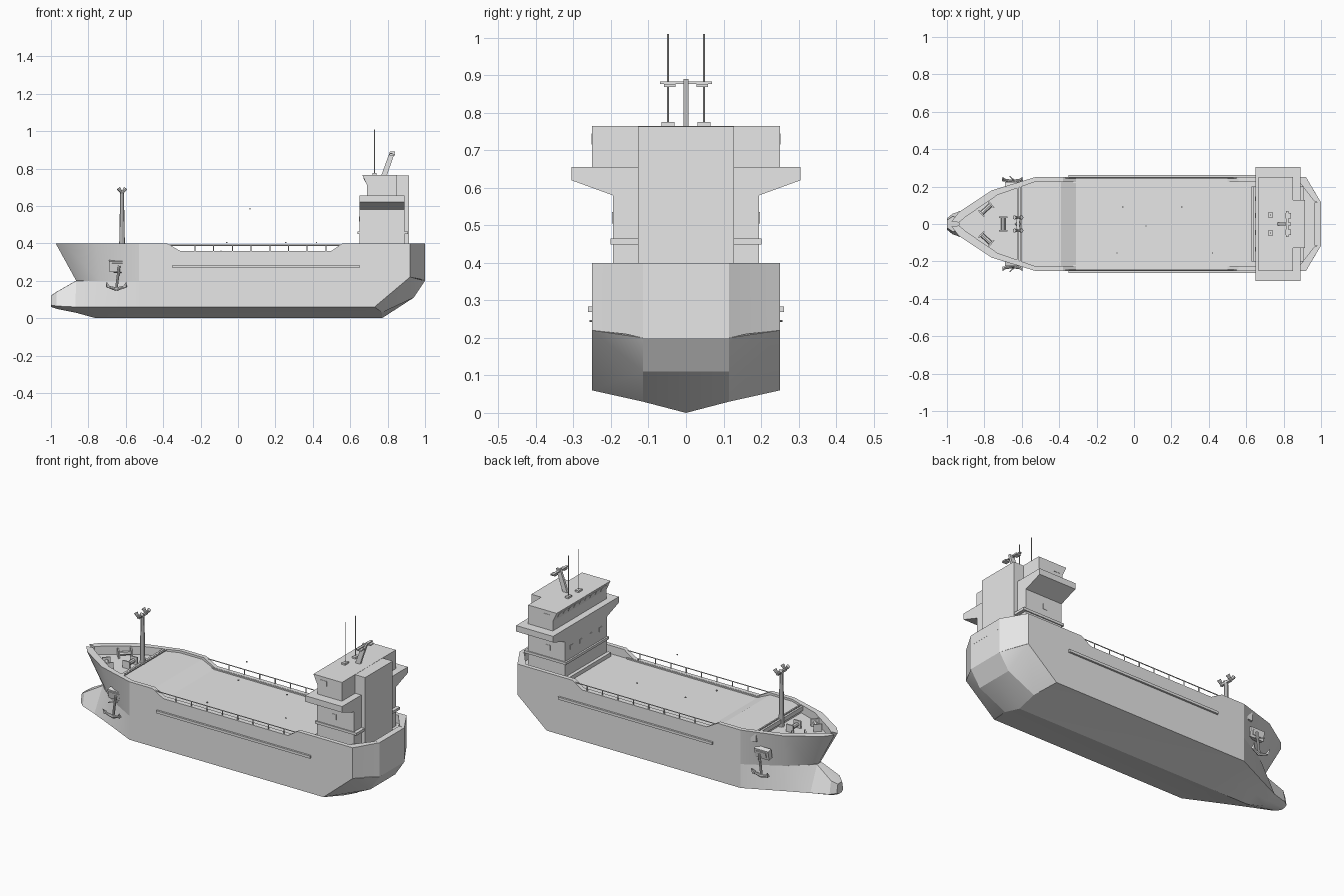
import bpy, bmesh, math
from mathutils import Vector, Matrix

default = bpy.data.objects.get("Cube")
if default:
    bpy.data.objects.remove(default, do_unlink=True)

paint = bpy.data.materials.new("ship_grey")
paint.use_nodes = True
grey = (0.8, 0.8, 0.8, 1)
paint.diffuse_color = grey
paint.node_tree.nodes["Principled BSDF"].inputs["Base Color"].default_value = grey


def finish(name, bm, smooth=False):
    """Turn a bmesh into a named, painted object."""
    bmesh.ops.remove_doubles(bm, verts=bm.verts, dist=0.0001)
    bmesh.ops.recalc_face_normals(bm, faces=bm.faces)
    mesh = bpy.data.meshes.new(name)
    bm.to_mesh(mesh)
    bm.free()
    mesh.materials.append(paint)
    obj = bpy.data.objects.new(name, mesh)
    bpy.context.collection.objects.link(obj)
    if smooth:
        bpy.ops.object.select_all(action="DESELECT")
        obj.select_set(True)
        bpy.context.view_layer.objects.active = obj
        bpy.ops.object.shade_smooth_by_angle(angle=math.radians(22))
    return obj


def loft(name, halves, smooth=False):
    """Skin half sections; first and last point of each lie on the centre line."""
    bm = bmesh.new()
    rings = []
    for half in halves:
        ring = half + [(x, -y, z) for x, y, z in half[-2:0:-1]]
        rings.append([bm.verts.new(p) for p in ring])
    n = len(rings[0])
    for a, b in zip(rings, rings[1:]):
        for i in range(n):
            j = (i + 1) % n
            bm.faces.new((a[i], a[j], b[j], b[i]))
    bm.faces.new(rings[0])
    bm.faces.new(rings[-1])
    return finish(name, bm, smooth)


def box(name, centre, size, turn=None):
    bm = bmesh.new()
    bmesh.ops.create_cube(bm, size=1)
    bmesh.ops.scale(bm, vec=size, verts=bm.verts)
    if turn:
        bmesh.ops.rotate(bm, verts=bm.verts, matrix=Matrix.Rotation(turn[0], 3, turn[1]))
    bmesh.ops.translate(bm, vec=centre, verts=bm.verts)
    return finish(name, bm)


def rod(name, start, end, r, r_end=None, sides=8):
    a, b = Vector(start), Vector(end)
    bm = bmesh.new()
    bmesh.ops.create_cone(bm, cap_ends=True, segments=sides, radius1=r,
                          radius2=r if r_end is None else r_end, depth=(b - a).length)
    turn = (b - a).to_track_quat("Z", "Y").to_matrix()
    bmesh.ops.rotate(bm, verts=bm.verts, matrix=turn)
    bmesh.ops.translate(bm, vec=(a + b) / 2, verts=bm.verts)
    return finish(name, bm, sides > 4)


def prism(name, profile, low, high, axis="y"):
    """Extrude a profile of (x, z) along y, or of (y, z) along x."""
    bm = bmesh.new()
    ends = []
    for d in (low, high):
        ends.append([bm.verts.new((u, d, w) if axis == "y" else (d, u, w)) for u, w in profile])
    for i in range(len(profile)):
        j = (i + 1) % len(profile)
        bm.faces.new((ends[0][i], ends[0][j], ends[1][j], ends[1][i]))
    for end in ends:
        bm.faces.new(end)
    return finish(name, bm)


# Lower hull: keel (x, z), inner bottom z, chine (x, y, z), waterline (x, y, z)
lower = []
for xk, zk, zm, xc, yc, zc, xt, yt, zt in (
        (-1, .06, .06, -1, .03, .07, -1, .02, .12),
        (-.97, .05, .05, -.97, .055, .065, -.97, .04, .14),
        (-.87, .03, .04, -.87, .09, .06, -.865, .02, .2),
        (-.76, 0, .03, -.74, .15, .06, -.74, .13, .2),
        (-.53, 0, .03, -.53, .25, .06, -.53, .25, .2),
        (.77, 0, .03, .73, .25, .06, .73, .25, .2),
        (.94, .11, .11, .92, .25, .22, .92, .25, .22),
        (1, .2, .2, 1, .115, .2, 1, .115, .2)):
    ym = .115 if xk > .9 else yc * .46
    lower.append([(xk, 0, zk), (xk, ym, zm), (xc, yc, zc), (xt, yt, zt), (xt, 0, zt + .001)])
loft("lower_hull", lower, True)

# Upper hull with bulwark and sunken deck: foot (x, y, z), rail (x, y, z)
DECK = .352
upper = []
for xl, yl, zl, xt, yt, zt in (
        (-.865, .008, .2, -.975, .014, .4),
        (-.84, .04, .2, -.935, .065, .4),
        (-.74, .13, .2, -.76, .18, .4),
        (-.53, .25, .2, -.53, .25, .4),
        (-.38, .25, .2, -.38, .25, .4),
        (-.31, .25, .2, -.31, .25, .36),
        (.5, .25, .2, .5, .25, .36),
        (.56, .25, .2, .56, .25, .4),
        (.73, .25, .2, .73, .25, .4),
        (.92, .25, .22, .92, .25, .4),
        (1, .115, .2, 1, .115, .4)):
    inset = .96 if abs(xt) > .7 else 1
    xi, yi = xt * inset, max(.008, yt - .025)
    upper.append([(xl, 0, zl), (xl, yl, zl), (xt, yt, zt),
                  (xi, yi, zt), (xi, yi, DECK), (xi, 0, DECK)])
upper[-1] = upper[-1][:3] + [(.999, .11, .4), (.999, .11, DECK), (.999, 0, DECK)]
# the stern wall gets its own thickness
stern_inner = [(.97, 0, .2), (.97, .16, .21), (.97, .165, .4),
               (.965, .12, .4), (.965, .12, DECK), (.965, 0, DECK)]
upper.insert(-1, stern_inner)
loft("upper_hull", upper, True)
box("stern_bulwark", (.982, 0, .37), (.035, .23, .06))

# Raised foredeck with a ramp down to the cargo deck
prism("foredeck", [(-.61, .34), (-.61, .388), (-.39, .388), (-.31, DECK), (-.31, .34)], -.224, .224)
box("breakwater", (-.62, 0, .385), (.012, .39, .025))
box("breakwater_rail", (-.605, 0, .397), (.008, .4, .006))

for side, label in ((1, "left"), (-1, "right")):
    # Side rails, fenders and deck edge strips
    rod(label + "_rail", (-.38, side * .245, .39), (.56, side * .245, .39), .003, sides=6)
    for i in range(8):
        x = -.23 + i * .1
        rod(label + "_rail_post", (x, side * .245, .35), (x, side * .245, .39), .003, sides=6)
    box(label + "_fender", (.15, side * .254, .276), (1, .014, .015))
    box(label + "_deck_strip", (.09, side * .222, .355), (.9, .008, .008))

    # Anchor and its hull plate, leaning with the flare
    tilt = (side * -.2, "X")
    box(label + "_anchor_plate", (-.645, side * .205, .28), (.09, .03, .055), tilt)
    box(label + "_anchor_recess", (-.645, side * .215, .28), (.06, .02, .03), tilt)
    rod(label + "_anchor_shank", (-.635, side * .228, .28), (-.65, side * .228, .16), .007)
    rod(label + "_anchor_stock", (-.665, side * .255, .245), (-.625, side * .22, .245), .003)
    for d in (-1, 1):
        crown = (-.65, side * .228, .155)
        tip = (-.65 + d * .045, side * .235, .168)
        rod(label + "_anchor_arm", crown, tip, .01, .006)
        rod(label + "_anchor_fluke", tip, (tip[0] + d * .008, side * .25, .195), .012, .001, 4)

# Mooring winches
for x, y, angle in ((-.79, .08, .75), (-.79, -.08, -.75), (-.7, 0, math.pi / 2)):
    along = Vector((math.cos(angle), math.sin(angle), 0))
    c = Vector((x, y, .372))
    rod("winch_drum", c - along * .035, c + along * .035, .012)
    for d in (-1, 1):
        box("winch_cheek", c + along * .035 * d, (.008, .045, .045), (angle, "Z"))

# Fore mast with forked lamp head
rod("fore_mast", (-.62, 0, .35), (-.62, 0, .68), .016, .01)
box("mast_crossbar", (-.62, 0, .67), (.014, .08, .012))
for y in (-.035, .035):
    for d in (-1, 1):
        rod("mast_lamp", (-.62, y, .67), (-.62 + d * .02, y, .695), .006, .011)

# Deckhouse
box("house_base", (.77, 0, .46), (.24, .39, .25))
box("house_ledge", (.775, 0, .457), (.27, .402, .015))
prism("bridge_wings", [(-.195, .58), (-.305, .62), (-.305, .655),
                       (.305, .655), (.305, .62), (.195, .58)], .65, .89, "x")
prism("bridge", [(.69, .65), (.69, .71), (.665, .765), (.85, .765), (.85, .65)], -.25, .25)
box("aft_trunk", (.85, 0, .555), (.13, .255, .418))
box("house_step", (.637, 0, .36), (.02, .4, .03))

# Windows as thin plates
for i in range(9):
    box("bridge_window", (.6775, -.2 + i * .05, .738), (.004, .036, .028), (-.43, "Y"))
for i in range(4):
    box("house_window", (.65, -.135 + i * .09, .53), (.004, .025, .025))
for side in (-1, 1):
    box("side_window", (.76, side * .195, .52), (.03, .004, .03))
    box("bridge_side_window", (.73, side * .25, .73), (.045, .004, .03))

# Roof antennas and radar mast
for y in (-.048, .048):
    box("antenna_foot", (.73, y, .769), (.022, .034, .012))
    rod("antenna", (.73, y, .765), (.73, y, 1.01), .0025, sides=6)
    box("radar_pod", (.825, y * .9, .873), (.03, .03, .008))
prism("radar_mast", [(.765, .76), (.795, .76), (.84, .89), (.812, .89)], -.007, .007)
box("radar_bar", (.82, 0, .88), (.014, .138, .006))

# Small deck fittings
for x, y, z in ((-.06, .09, .405), (.255, .09, .405), (.065, -.01, .585),
                (-.09, -.155, .36), (.42, -.155, .405)):
    box("deck_marker", (x, y, z), (.006, .006, .006))
